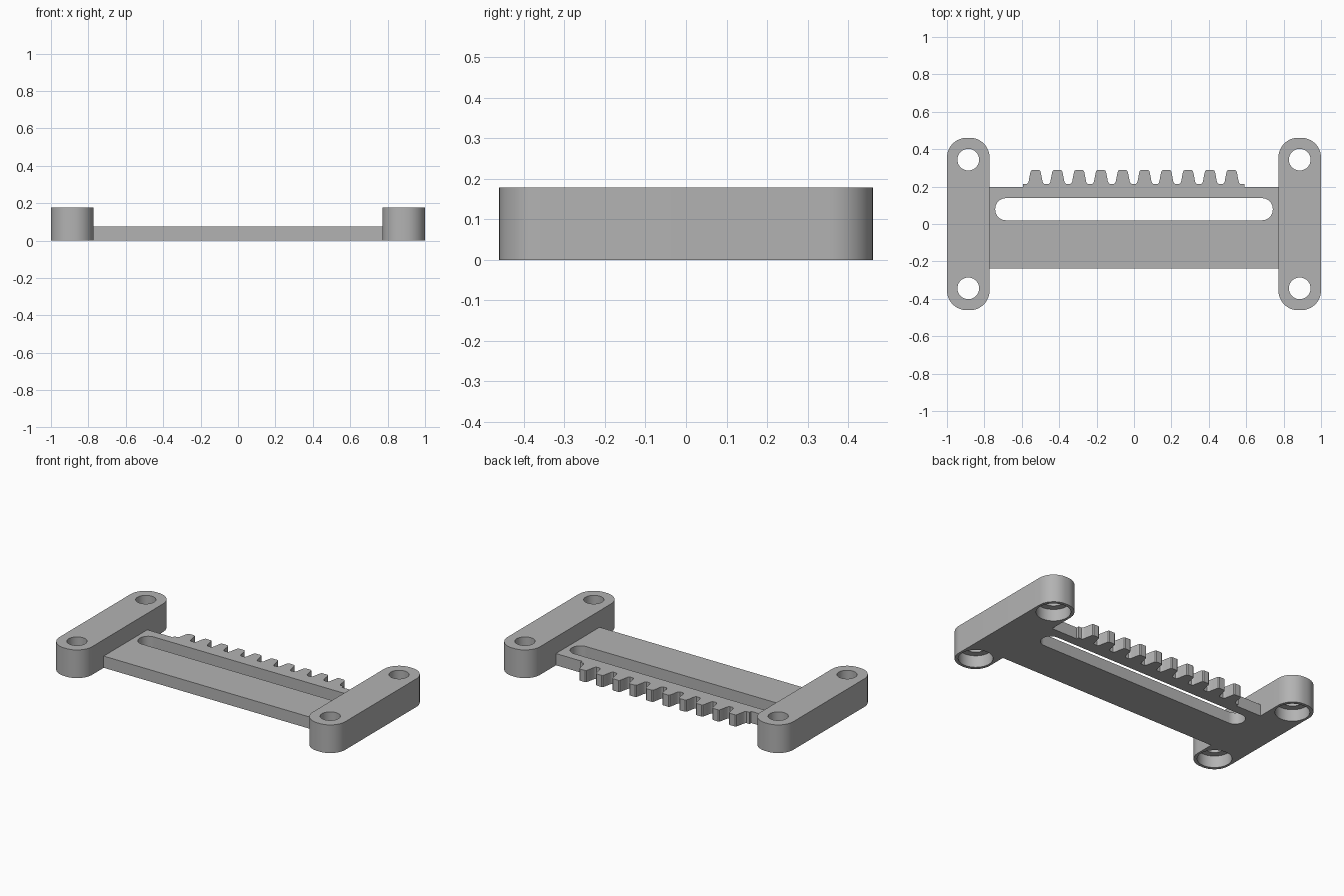
import bpy, bmesh, math

if "Cube" in bpy.data.objects:
    bpy.data.objects.remove(bpy.data.objects["Cube"], do_unlink=True)

BLOCK_H, PLATE_H = 0.178, 0.074
PLATE_BACK, PLATE_FRONT = 0.197, -0.239
GREY = (0.45, 0.45, 0.45, 1)

grey = bpy.data.materials.new("mid grey")
grey.use_nodes = True
grey.diffuse_color = GREY
grey.node_tree.nodes["Principled BSDF"].inputs["Base Color"].default_value = GREY


def prism(name, outline, z0, z1):
    """Extrude a flat outline from z0 up to z1."""
    bm = bmesh.new()
    face = bm.faces.new([bm.verts.new((x, y, z0)) for x, y in outline])
    top = bmesh.ops.extrude_face_region(bm, geom=[face])["geom"]
    bmesh.ops.translate(bm, vec=(0, 0, z1 - z0),
                        verts=[g for g in top if isinstance(g, bmesh.types.BMVert)])
    bmesh.ops.recalc_face_normals(bm, faces=bm.faces)
    mesh = bpy.data.meshes.new(name)
    bm.to_mesh(mesh)
    bm.free()
    mesh.materials.append(grey)
    obj = bpy.data.objects.new(name, mesh)
    bpy.context.collection.objects.link(obj)
    return obj


def rounded(cx, cy, hx, hy, r, steps=12):
    """Rectangle outline with rounded corners."""
    pts = []
    for i, (sx, sy) in enumerate(((1, 1), (-1, 1), (-1, -1), (1, -1))):
        for k in range(steps + 1):
            a = math.pi / 2 * (i + k / steps)
            pts.append((cx + sx * (hx - r) + r * math.cos(a),
                        cy + sy * (hy - r) + r * math.sin(a)))
    return pts


def circle(cx, cy, r, n=48):
    return [(cx + r * math.cos(math.tau * i / n), cy + r * math.sin(math.tau * i / n))
            for i in range(n)]


def cut(obj, cutter):
    mod = obj.modifiers.new("cut", 'BOOLEAN')
    mod.operation, mod.solver, mod.object = 'DIFFERENCE', 'EXACT', cutter
    bpy.context.view_layer.objects.active = obj
    bpy.ops.object.modifier_apply(modifier=mod.name)
    bpy.data.objects.remove(cutter, do_unlink=True)


# End blocks with through holes, counterbored from below
parts = []
for side, x in (("left", 0.886), ("right", -0.886)):
    block = prism(side + "_end_block", rounded(x, 0, 0.114, 0.461, 0.106), 0, BLOCK_H)
    for y in (-0.344, 0.344):
        cut(block, prism("hole_cutter", circle(x, y, 0.058), -0.1, 0.3))
        cut(block, prism("bore_cutter", circle(x, y, 0.099), -0.1, 0.075))
    parts.append(block)

# Connecting plate with long slot
cy, hy = (PLATE_FRONT + PLATE_BACK) / 2, (PLATE_BACK - PLATE_FRONT) / 2
plate = prism("slotted_plate", [(-0.773, cy - hy), (0.773, cy - hy),
                                (0.773, cy + hy), (-0.773, cy + hy)], 0, PLATE_H)
cut(plate, prism("slot_cutter", rounded(0, 0.079, 0.742, 0.059, 0.057), -0.1, 0.2))
parts.append(plate)

# Toothed rack along the back edge
half_tooth = [(0.047, 0.214), (0.041, 0.219), (0.037, 0.228), (0.032, 0.255),
              (0.028, 0.275), (0.025, 0.284), (0.018, 0.289)]
TEETH, PITCH = 10, 0.1165
outline = [(-0.594, PLATE_BACK), (-0.594, 0.214)]
for i in range(TEETH):
    c = (i - (TEETH - 1) / 2) * PITCH - 0.002
    outline += [(c - dx, y) for dx, y in half_tooth]
    outline += [(c + dx, y) for dx, y in reversed(half_tooth)]
outline += [(0.59, 0.214), (0.59, PLATE_BACK)]
parts.append(prism("gear_rack", outline, 0, PLATE_H))

# Smooth the round walls, keep edges crisp
bpy.ops.object.select_all(action='DESELECT')
for obj in parts:
    obj.select_set(True)
bpy.context.view_layer.objects.active = parts[0]
bpy.ops.object.shade_smooth_by_angle(angle=math.radians(30))
